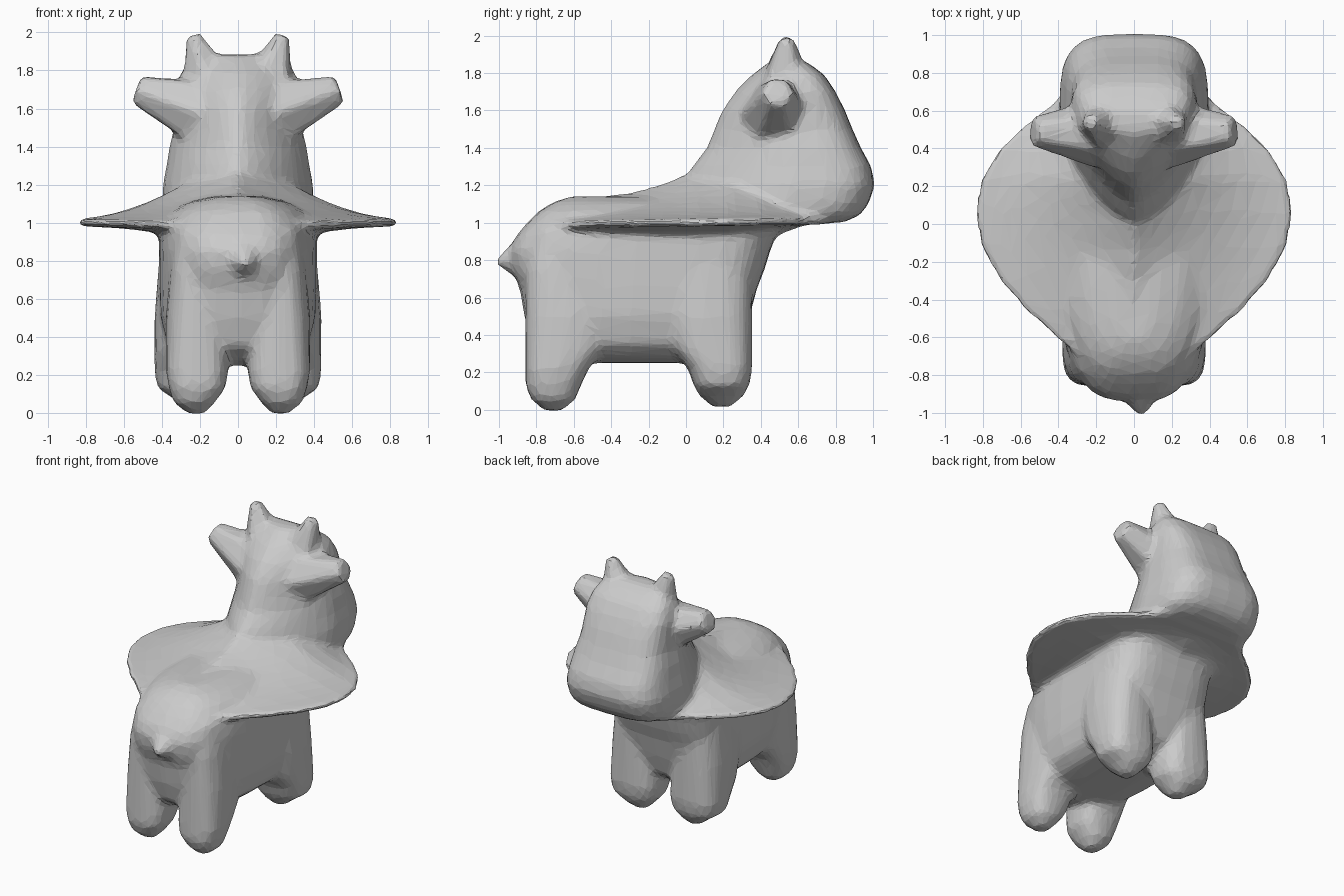
import bpy, bmesh, math
from mathutils import Vector

if "Cube" in bpy.data.objects:
    bpy.data.objects.remove(bpy.data.objects["Cube"])

bm = bmesh.new()


def loft(rings):
    """Skin a list of equal-length point rings and cap both ends."""
    vs = [[bm.verts.new(p) for p in r] for r in rings]
    n = len(vs[0])
    faces = [bm.faces.new(vs[0][::-1]), bm.faces.new(vs[-1])]
    for a, b in zip(vs, vs[1:]):
        for i in range(n):
            j = (i + 1) % n
            faces.append(bm.faces.new((a[i], a[j], b[j], b[i])))
    bmesh.ops.recalc_face_normals(bm, faces=faces)


def spow(v, e):
    return math.copysign(abs(v) ** e, v)


def slice_ring(z, y0, y1, w, cx=0, back=0.6, front=0.6, mid=0.5, n=32):
    """Horizontal squarish oval from y0 to y1; lower exponents are boxier."""
    ym = y0 + (y1 - y0) * mid
    pts = []
    for i in range(n):
        t = 2 * math.pi * i / n
        e = front if math.sin(t) > 0 else back
        ry = y1 - ym if math.sin(t) > 0 else ym - y0
        pts.append((cx + w * spow(math.cos(t), e), ym + ry * spow(math.sin(t), e), z))
    return pts


def spike(a, b, ra, rb, n=5):
    """Tapered low-poly stub from a to b."""
    a, b = Vector(a), Vector(b)
    q = (b - a).to_track_quat('Z', 'Y')
    loft([[p + q @ Vector((r * math.cos(2 * math.pi * i / n), r * math.sin(2 * math.pi * i / n), 0))
           for i in range(n)] for p, r in ((a, ra), (b, rb))])


# trunk
trunk = [(.25, -.6, .1, .15), (.28, -.72, .2, .29), (.35, -.82, .29, .37), (.5, -.865, .34, .41),
         (.65, -.89, .38, .415), (.75, -.93, .42, .415), (.85, -.945, .45, .415), (.93, -.91, .48, .415),
         (1.0, -.85, .55, .405), (1.06, -.79, .5, .36), (1.11, -.71, .45, .27), (1.14, -.62, .4, .14)]
loft([slice_ring(*s, back=.66, mid=.72) for s in trunk])

# head and neck: narrow wedge behind, broad muzzle in front
head = [(1.0, .15, .84, .33), (1.04, .02, .93, .38), (1.1, -.04, .975, .395), (1.2, -.02, 1.01, .395),
        (1.3, .03, .99, .375), (1.4, .11, .935, .36), (1.5, .15, .89, .335), (1.6, .19, .85, .33),
        (1.7, .26, .80, .33), (1.79, .35, .74, .3), (1.85, .43, .66, .25), (1.885, .48, .59, .2)]
loft([slice_ring(*s, back=1.35, front=.55, mid=.58) for s in head])

# wing skirt: y, half span, top height, depth of the fillet below
wings = [(-.7, .3, 1.04, .1), (-.6, .41, 1.1, .14), (-.46, .57, 1.14, .14), (-.3, .71, 1.16, .14),
         (-.12, .81, 1.21, .14), (.06, .845, 1.29, .14), (.24, .81, 1.39, .14), (.4, .71, 1.4, .1),
         (.53, .57, 1.36, .04), (.64, .43, 1.28, .0), (.74, .35, 1.2, .0)]
rings = []
us = [i / 10 for i in range(-10, 11)]
for y, w, top, dip in wings:
    zc = 1.0 + .015 * y
    upper = [(w * u, y, zc + .02 + (top - zc - .02) * (1 - abs(u)) ** 1.65) for u in us]
    lower = [(w * u, y, zc - .02 - dip * (1 - abs(u)) ** 2) for u in reversed(us)]
    rings.append(upper + lower)
loft(rings)

for s in (-1, 1):
    # legs: feet widen upward and flare toward the belly; the front pair stands wider
    for cy, ya, yb, ia, ib, z0, o in ((-.71, -.86, -.56, 0, 1, .015, 0), (.19, .03, .355, 1, 0, .035, .06)):
        x, w = s * (.215 + o / 2), .165 + o / 2
        loft([slice_ring(z0 - .02, cy - .05, cy + .05, .045, s * .22, .9, .9, n=16),
              slice_ring(z0 + .04, cy - .12, cy + .12, .11, s * .23, .8, .8, n=16),
              slice_ring(.13, cy - .15, cy + .15, w - .015, x, .75, .75, n=16),
              slice_ring(.22, ya - .02 * ia, yb + .04 * ib, w, x, .7, .7, n=16),
              slice_ring(.32, ya - .1 * ia, yb + .12 * ib, w, x, .7, .7, n=16),
              slice_ring(.5, ya - .16 * ia, yb + .18 * ib, w, x, .75, .75, n=16),
              slice_ring(.75, ya - .2 * ia, yb + .2 * ib, w - .02, x, .8, .8, n=16),
              slice_ring(.97, ya - .2 * ia + .05, yb + .2 * ib, w - .05, x, .8, .8, n=16)])
    # horns
    spike((s * .16, .53, 1.74), (s * .235, .54, 1.99), .15, .045)
    # ears
    spike((s * .2, .48, 1.58), (s * .535, .49, 1.70), .19, .085, 6)

# tail stub
spike((.03, -.84, .81), (.04, -1.02, .785), .17, .015, 6)

# fuse everything into one faceted skin
me = bpy.data.meshes.new("creature_body")
bm.to_mesh(me)
bm.free()
body = bpy.data.objects.new("creature_body", me)
bpy.context.collection.objects.link(body)
m = body.modifiers.new("fuse", 'REMESH')
m.mode = 'VOXEL'
m.voxel_size = .018
m = body.modifiers.new("soften", 'SMOOTH')
m.factor = .5
m.iterations = 16
m = body.modifiers.new("facet", 'DECIMATE')
m.ratio = .07
